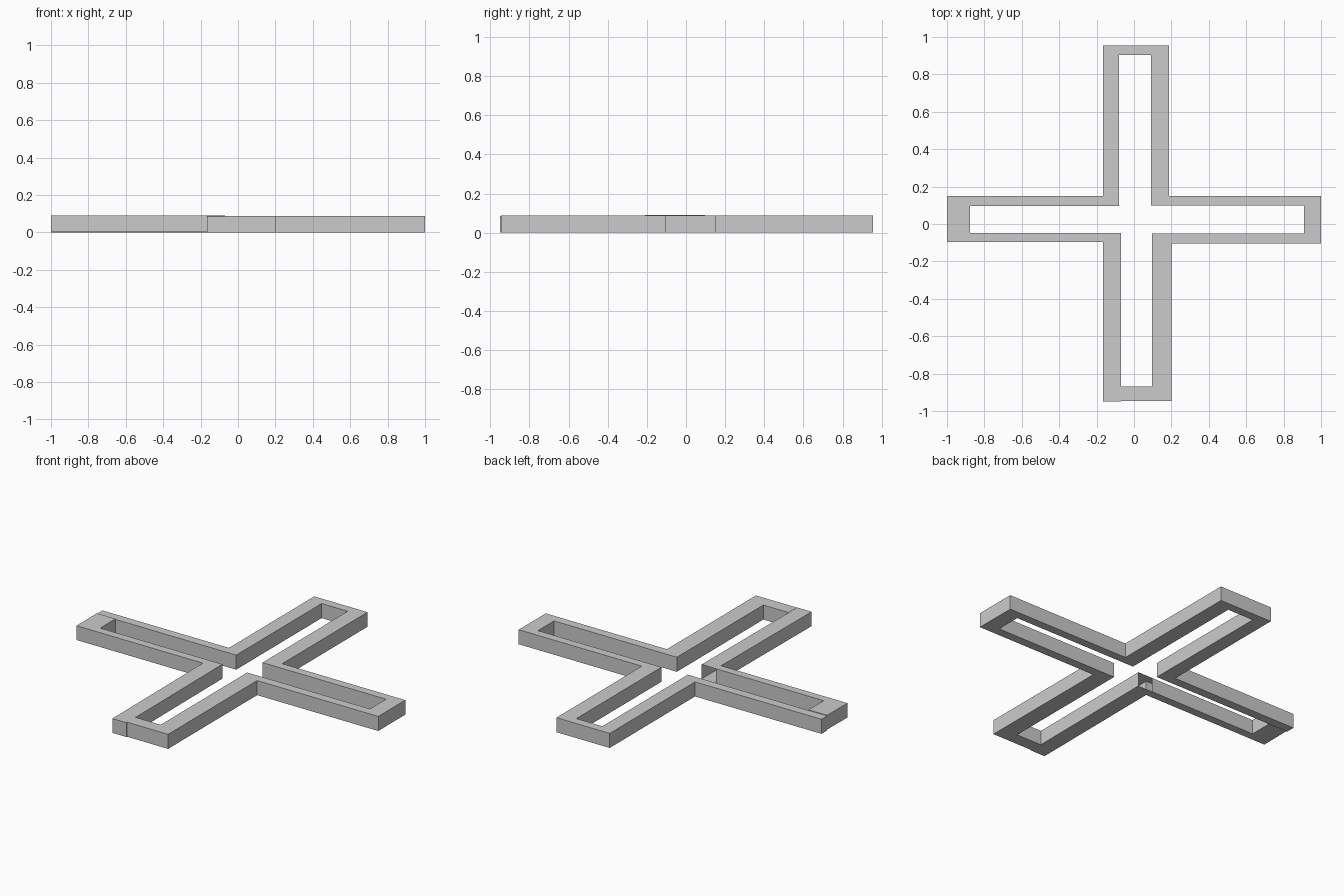
import bpy, bmesh

if "Cube" in bpy.data.objects:
    bpy.data.objects.remove(bpy.data.objects["Cube"])


def prism(name, outline, height, lift=lambda y: 0.0, open_edges=()):
    """Extrude a closed outline upwards; lift() gives a slight tilt along y."""
    bm = bmesh.new()
    low = [bm.verts.new((x, y, lift(y))) for x, y in outline]
    high = [bm.verts.new((x, y, lift(y) + height)) for x, y in outline]
    caps = [bm.faces.new(low[::-1]), bm.faces.new(high)]
    n = len(outline)
    for i in range(n):
        if i not in open_edges:
            j = (i + 1) % n
            bm.faces.new((low[i], low[j], high[j], high[i]))
    bm.normal_update()
    bmesh.ops.triangulate(bm, faces=caps, ngon_method='EAR_CLIP')
    bmesh.ops.recalc_face_normals(bm, faces=bm.faces)
    mesh = bpy.data.meshes.new(name)
    bm.to_mesh(mesh)
    bm.free()
    obj = bpy.data.objects.new(name, mesh)
    bpy.context.collection.objects.link(obj)
    return obj


# Main cross border: left arm's rear wall, rear arm, right arm, front arm
outer = [(-1, 0.15), (-0.165, 0.15), (-0.165, 0.955), (0.187, 0.955),
         (0.187, 0.15), (1, 0.15), (1, -0.105), (0.2, -0.105),
         (0.2, -0.945), (-0.07, -0.945)]
inner = [(-0.07, -0.868), (0.097, -0.868), (0.097, -0.052), (0.908, -0.052),
         (0.908, 0.1), (0.092, 0.1), (0.092, 0.903), (-0.08, 0.903),
         (-0.08, 0.097), (-1, 0.097)]
prism("cross_border", (outer + inner)[::-1], 0.087)

# Front-left corner wall with the left end block, slightly tilted,
# its inner corner cap left open
corner = [(-0.07, -0.95), (-0.07, -0.047), (-0.165, -0.047),
          (-0.877, -0.047), (-0.877, 0.097), (-1, 0.097),
          (-1, -0.095), (-0.165, -0.095), (-0.165, -0.95)]
prism("front_left_border", corner, 0.0855,
      lift=lambda y: 0.005 * (y + 0.95), open_edges=(1,))
